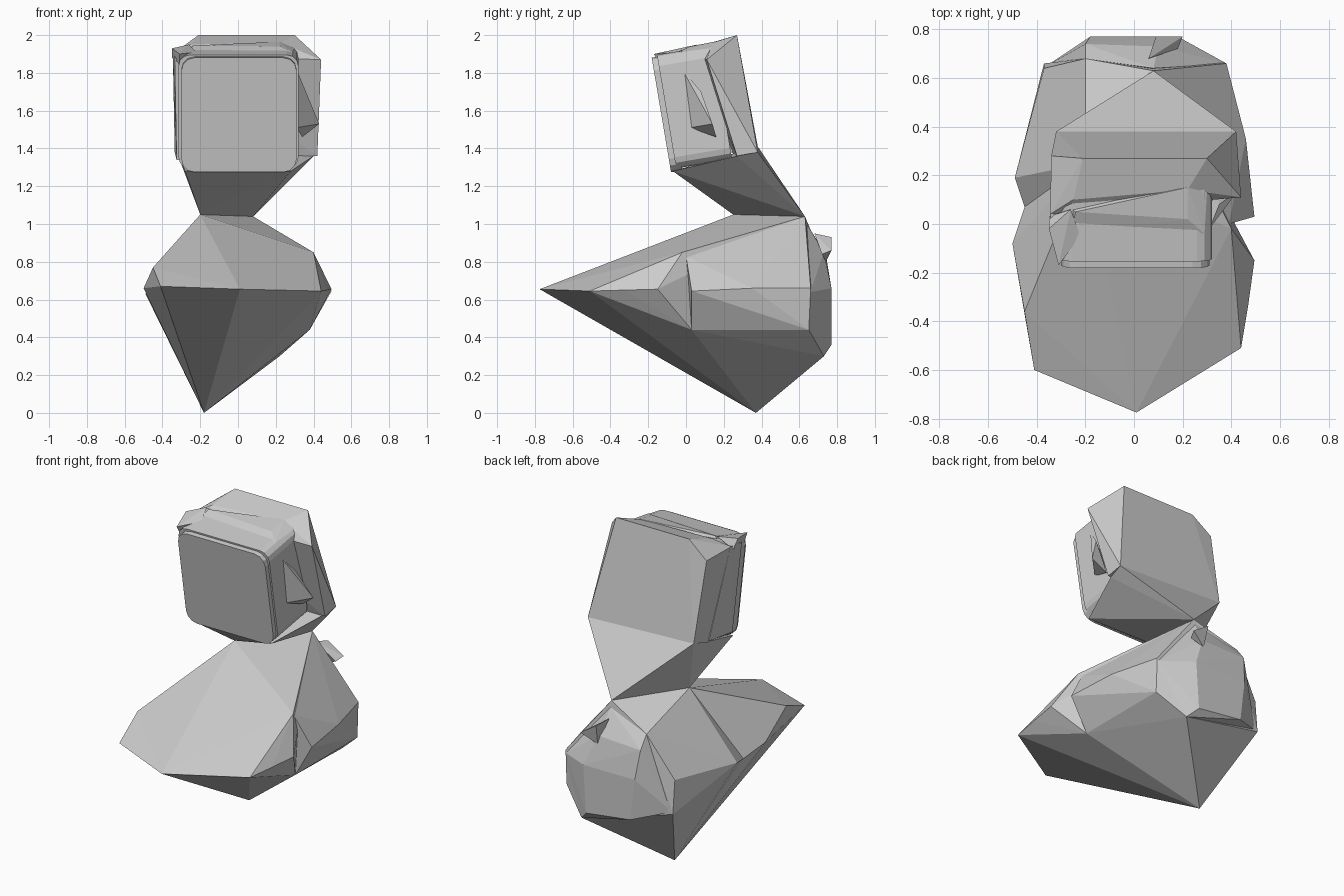
import bpy, bmesh, math
from mathutils import Matrix


def finish(name, bm):
    bmesh.ops.recalc_face_normals(bm, faces=bm.faces)
    me = bpy.data.meshes.new(name)
    bm.to_mesh(me)
    bm.free()
    ob = bpy.data.objects.new(name, me)
    bpy.context.collection.objects.link(ob)
    return ob


def faceted(name, pts):
    """Closed faceted solid around a handful of corner points."""
    bm = bmesh.new()
    for p in pts:
        bm.verts.new(p)
    bmesh.ops.convex_hull(bm, input=bm.verts)
    loose = [v for v in bm.verts if not v.link_faces]
    bmesh.ops.delete(bm, geom=loose, context='VERTS')
    bmesh.ops.dissolve_limit(bm, angle_limit=0.02, verts=bm.verts, edges=bm.edges)
    return finish(name, bm)


TILT = Matrix.Translation((0, -0.13, 1.575)) @ Matrix.Rotation(math.radians(9.6), 4, 'X')


def rounded_panel(name, x0, x1, y0, y1, z0, z1, r):
    """Box with rounded corners, in the tilted frame of the head front."""
    bm = bmesh.new()
    bmesh.ops.create_cube(bm, size=1)
    for v in bm.verts:
        v.co = (x0 if v.co.x < 0 else x1, y0 if v.co.y < 0 else y1, z0 if v.co.z < 0 else z1)
    along = [e for e in bm.edges if abs(e.verts[0].co.y - e.verts[1].co.y) > 1e-4]
    bmesh.ops.bevel(bm, geom=along, offset=r, segments=3, profile=0.5, affect='EDGES')
    bmesh.ops.transform(bm, matrix=TILT, verts=bm.verts)
    return finish(name, bm)


# shared corners
neck_front = (-0.20, 0.25, 1.05)
neck_back = (0.08, 0.63, 1.04)
keel = (-0.18, 0.37, 0.0)
heel = (0.22, 0.73, 0.30)

# body: broad pointed front
faceted("body_front", [
    (0.01, -0.775, 0.655), (-0.41, -0.60, 0.67), (-0.45, -0.36, 0.77),
    (-0.50, -0.08, 0.66), (-0.45, 0.07, 0.60), (0.44, -0.51, 0.645),
    (0.47, -0.33, 0.65), (0.495, -0.15, 0.655), (0.40, -0.02, 0.85), (0.38, 0.03, 0.44),
    neck_front, neck_back, keel])

# body: rear half
faceted("body_back", [
    (0.39, 0.0, 0.83), (0.495, 0.03, 0.645), (0.46, 0.35, 0.66), (0.38, 0.66, 0.66),
    (0.38, 0.03, 0.44), (0.38, 0.65, 0.44), (-0.37, 0.66, 0.45), (-0.37, 0.64, 0.66),
    (-0.49, 0.19, 0.63), (-0.45, 0.07, 0.60), (-0.20, 0.68, 0.92), heel,
    neck_front, neck_back, keel])

# plate on the back
faceted("back_plate", [
    (-0.20, 0.74, 0.84), (0.10, 0.73, 0.85), (-0.18, 0.77, 0.66), (0.18, 0.77, 0.66),
    (-0.15, 0.77, 0.40), (0.16, 0.77, 0.36), heel,
    (-0.36, 0.65, 0.46), (0.37, 0.65, 0.45), (0.38, 0.66, 0.64), (0.08, 0.64, 1.0),
    (-0.20, 0.68, 0.92)])
faceted("back_flap", [
    (0.06, 0.68, 0.95), (0.09, 0.77, 0.93), (0.20, 0.77, 0.86),
    (0.10, 0.74, 0.80), (0.18, 0.72, 0.84)])

# neck tapering from the head to an edge
faceted("neck", [
    (-0.28, -0.07, 1.28), (0.28, -0.07, 1.28), (-0.32, 0.24, 1.37), (0.40, 0.27, 1.36),
    (0.42, 0.38, 1.38), (-0.32, 0.38, 1.41), neck_front, neck_back])

# head: tilted housing with a flat rounded front
rounded_panel("face_panel", -0.30, 0.31, 0.0, 0.06, -0.305, 0.31, 0.07)
rounded_panel("face_housing", -0.315, 0.32, 0.03, 0.33, -0.29, 0.32, 0.06)

# head: angular rear shell
faceted("head_back", [
    (-0.21, 0.27, 2.0), (0.30, 0.27, 2.0), (0.44, 0.11, 1.87),
    (0.42, 0.27, 1.36), (0.42, 0.38, 1.38), (-0.32, 0.38, 1.41), (-0.33, 0.25, 1.37),
    (-0.34, 0.28, 1.90), (-0.345, 0.04, 1.90), (-0.25, 0.10, 1.95), (0.22, 0.14, 1.96)])

# left cheek running forward from the rear shell
faceted("left_cheek", [
    (-0.345, 0.05, 1.90), (-0.335, 0.25, 1.38), (-0.335, -0.08, 1.88), (-0.325, 0.0, 1.34),
    (-0.30, 0.05, 1.90), (-0.30, 0.25, 1.38), (-0.30, -0.08, 1.88), (-0.30, 0.0, 1.34)])

# small raised pieces on head: top ridge, corner tab and side ear
faceted("top_ridge", [
    (-0.27, 0.07, 1.91), (-0.26, -0.04, 1.90), (0.29, -0.04, 1.91), (0.30, 0.13, 1.93),
    (0.22, 0.15, 1.965), (-0.24, 0.05, 1.945), (0.22, 0.02, 1.94)])
faceted("corner_tab", [
    (-0.35, -0.02, 1.93), (-0.35, 0.03, 1.88), (-0.31, -0.17, 1.90), (-0.22, -0.05, 1.91),
    (-0.31, -0.14, 1.85), (-0.26, 0.06, 1.95)])
faceted("side_ear", [
    (0.31, -0.02, 1.82), (0.35, 0.08, 1.70), (0.43, 0.14, 1.53),
    (0.31, 0.02, 1.51), (0.34, 0.16, 1.46), (0.32, 0.09, 1.62)])
